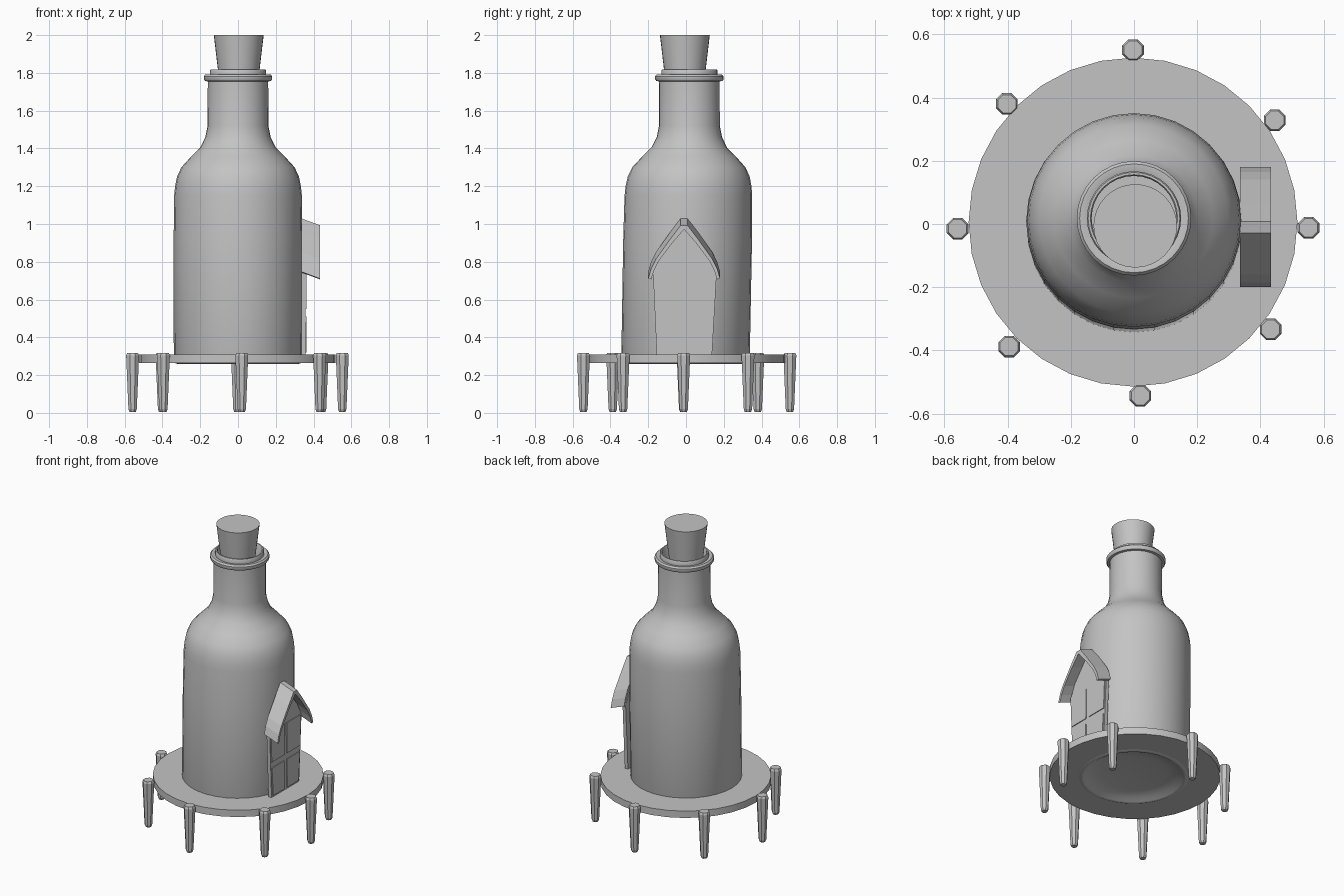
import bpy, bmesh, math

if "Cube" in bpy.data.objects:
    bpy.data.objects.remove(bpy.data.objects["Cube"])

grey = bpy.data.materials.new("plain grey")
grey.diffuse_color = (0.55, 0.55, 0.55, 1)
grey.use_nodes = True
grey.node_tree.nodes["Principled BSDF"].inputs["Base Color"].default_value = grey.diffuse_color


def finish(name, bm, smooth=None):
    bmesh.ops.remove_doubles(bm, verts=bm.verts, dist=1e-5)
    bmesh.ops.recalc_face_normals(bm, faces=bm.faces)
    me = bpy.data.meshes.new(name)
    bm.to_mesh(me)
    bm.free()
    me.materials.append(grey)
    ob = bpy.data.objects.new(name, me)
    bpy.context.collection.objects.link(ob)
    if smooth:
        bpy.ops.object.select_all(action='DESELECT')
        ob.select_set(True)
        bpy.context.view_layer.objects.active = ob
        bpy.ops.object.shade_smooth_by_angle(angle=math.radians(smooth))
    return ob


def lathe(name, profile, n, centre=(0, 0), closed=False, smooth=None, turn=0.0, lean=None):
    """Spin (radius, z) points about z; lean(z) shifts each ring in y."""
    bm = bmesh.new()
    rings = []
    for r, z in profile:
        dy = lean(z) if lean else 0
        if r == 0:
            rings.append([bm.verts.new((centre[0], centre[1] + dy, z))] * n)
            continue
        rings.append([bm.verts.new((centre[0] + r * math.cos(turn + math.tau * i / n),
                                    centre[1] + dy + r * math.sin(turn + math.tau * i / n), z))
                      for i in range(n)])
    pairs = list(zip(rings, rings[1:]))
    if closed:
        pairs.append((rings[-1], rings[0]))
    for a, b in pairs:
        for i in range(n):
            j = (i + 1) % n
            vs = list(dict.fromkeys((a[i], a[j], b[j], b[i])))
            bm.faces.new(vs)
    return finish(name, bm, smooth)


def slab(name, outline, x0, x1, drop=0.0):
    """Extrude a (y, z) outline along x; the outer end is lowered by drop."""
    bm = bmesh.new()
    back = [bm.verts.new((x0, y, z)) for y, z in outline]
    front = [bm.verts.new((x1, y, z - drop)) for y, z in outline]
    bm.faces.new(back)
    bm.faces.new(front)
    n = len(outline)
    for i in range(n):
        j = (i + 1) % n
        bm.faces.new((back[i], back[j], front[j], front[i]))
    return finish(name, bm)


# bottle with hollow mouth and dished base, leaning slightly towards the back
lathe("bottle", [
    (0, 0.295), (0.2, 0.29), (0.28, 0.277), (0.305, 0.262), (0.318, 0.258), (0.335, 0.265),
    (0.34, 0.28), (0.341, 0.9), (0.338, 1.15), (0.333, 1.20), (0.323, 1.25), (0.300, 1.30),
    (0.250, 1.355), (0.200, 1.405), (0.173, 1.46), (0.161, 1.52), (0.160, 1.755),
    (0.175, 1.757), (0.181, 1.766), (0.181, 1.782), (0.172, 1.792), (0.165, 1.792),
    (0.149, 1.788), (0.149, 1.812), (0.145, 1.818), (0.138, 1.818), (0.134, 1.812),
    (0.134, 1.62), (0, 1.62)],
    32, smooth=40, lean=lambda z: -0.003 + 0.021 * min(1, max(0, (z - 0.26) / 1.2)))

# cork
lathe("cork", [(0, 1.68), (0.094, 1.68), (0.132, 2.0), (0, 2.0)], 32,
      centre=(0.004, -0.006), smooth=40)

# round deck around the bottle
lathe("deck", [(0.32, 0.264), (0.52, 0.264), (0.52, 0.31), (0.32, 0.31)], 32,
      centre=(-0.003, 0.006), closed=True, smooth=30)

# eight tapered posts
posts = [(-0.003, 0.55), (0.445, 0.328), (0.552, -0.012), (0.432, -0.333),
         (0.02, -0.543), (-0.395, -0.388), (-0.558, -0.015), (-0.402, 0.38)]
for k, p in enumerate(posts):
    lathe("post_%d" % (k + 1),
          [(0, 0.005), (0.018, 0.005), (0.024, 0.02), (0.037, 0.305), (0.031, 0.318), (0, 0.318)],
          8, centre=p, turn=math.pi / 8)

# door panel with gable
C = -0.01
slab("door_panel", [(-0.155, 0.31), (0.138, 0.31), (0.163, 0.75), (0.115, 0.84),
                    (C, 1.0), (-0.135, 0.84), (-0.175, 0.75)], 0.335, 0.358)

# four door panes as thin plates
for name, pane in {
    "pane_upper_left": [(-0.158, 0.55), (-0.025, 0.55), (-0.022, 0.755), (-0.168, 0.755)],
    "pane_upper_right": [(0.003, 0.55), (0.143, 0.55), (0.153, 0.755), (0.0, 0.755)],
    "pane_lower_left": [(-0.143, 0.32), (-0.024, 0.32), (-0.026, 0.51), (-0.157, 0.51)],
    "pane_lower_right": [(0.006, 0.32), (0.126, 0.32), (0.141, 0.51), (0.003, 0.51)],
}.items():
    slab(name, pane, 0.357, 0.363)

# flared porch roof, sloping down and outwards
half = [(0.018, 1.03), (0.075, 0.955), (0.15, 0.85), (0.175, 0.80), (0.19, 0.748)]
inner = [(0.174, 0.744), (0.160, 0.79), (0.135, 0.84), (0.06, 0.94), (0.0, 1.008)]
right = [(C + y, z) for y, z in half + inner]
left = [(C - y, z) for y, z in reversed(half + inner[:-1])]
slab("porch_roof", right + left, 0.335, 0.434, drop=0.037)
